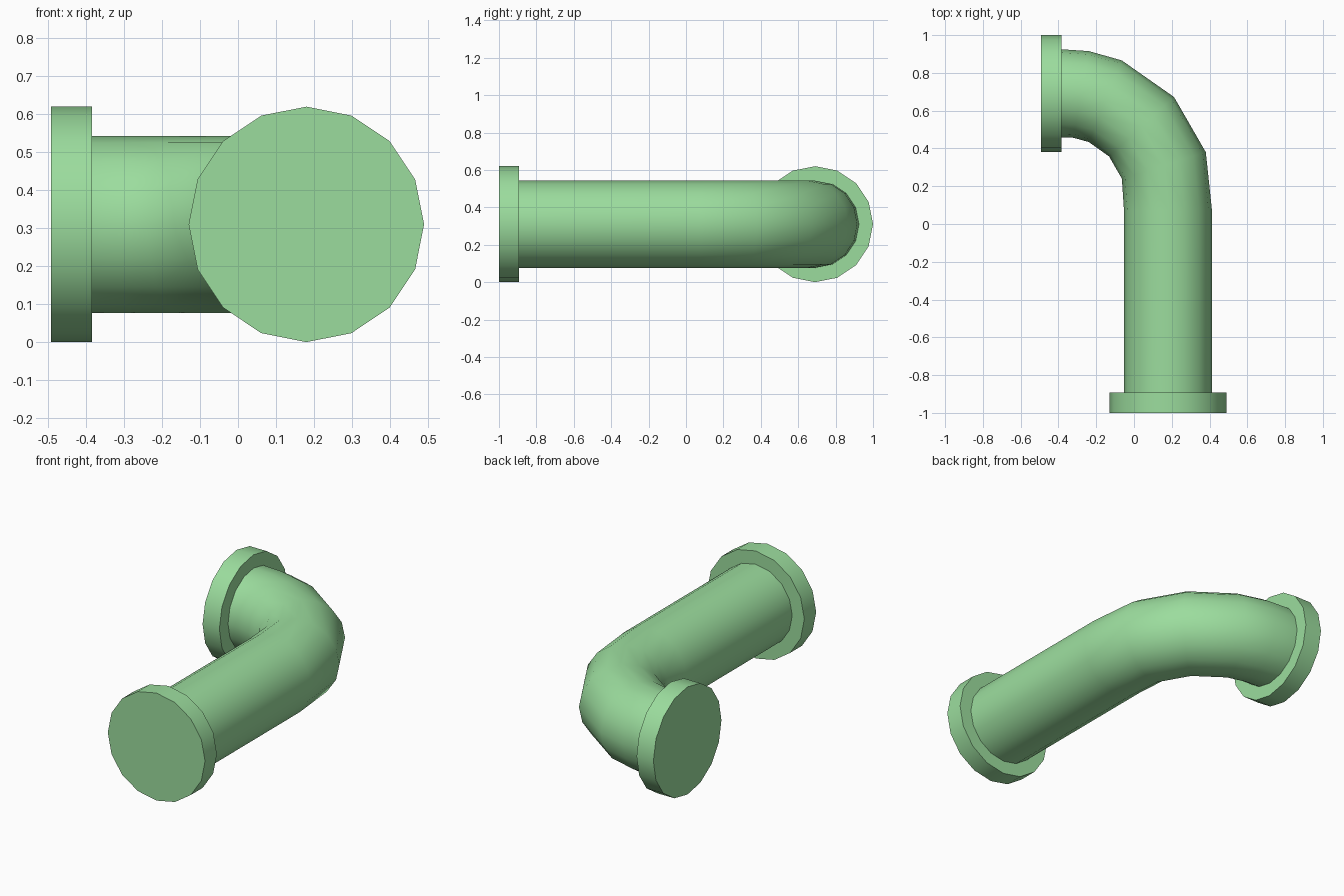
import bpy, bmesh
from math import cos, sin, pi, radians

if "Cube" in bpy.data.objects:
    bpy.data.objects.remove(bpy.data.objects["Cube"])

SIDES = 16
AXIS_Z = 0.31

green = bpy.data.materials.new("green_paint")
green.diffuse_color = (0.33, 0.72, 0.34, 1)
green.use_nodes = True
green.node_tree.nodes["Principled BSDF"].inputs["Base Color"].default_value = green.diffuse_color


def tube(name, stations):
    """Capped tube through stations (x, y, heading in degrees, radius) in the horizontal plane."""
    bm = bmesh.new()
    rings = []
    for x, y, heading, r in stations:
        a = radians(heading)
        ring = []
        for i in range(SIDES):
            t = 2 * pi * i / SIDES
            ring.append(bm.verts.new((x + r * cos(t) * cos(a),
                                      y + r * cos(t) * sin(a),
                                      AXIS_Z + r * sin(t))))
        rings.append(ring)
    for a, b in zip(rings, rings[1:]):
        for i in range(SIDES):
            j = (i + 1) % SIDES
            bm.faces.new((a[i], a[j], b[j], b[i]))
    bm.faces.new(rings[0])
    bm.faces.new(rings[-1])
    bmesh.ops.recalc_face_normals(bm, faces=bm.faces)
    mesh = bpy.data.meshes.new(name)
    bm.to_mesh(mesh)
    bm.free()
    mesh.materials.append(green)
    obj = bpy.data.objects.new(name, mesh)
    bpy.context.collection.objects.link(obj)
    bpy.ops.object.select_all(action='DESELECT')
    obj.select_set(True)
    bpy.context.view_layer.objects.active = obj
    bpy.ops.object.shade_smooth_by_angle(angle=radians(35))
    return obj


# pipe: long straight run, then a bend that tightens towards the side opening
R = 0.233
tube("pipe", [
    (0.18, -0.92, 0, R),
    (0.18, 0.07, 0, R),
    (0.158, 0.31, 17.5, R),
    (0.04, 0.515, 42.5, R),
    (-0.152, 0.65, 68, R),
    (-0.28, 0.686, 80, R),
    (-0.385, 0.692, 90, R),
    (-0.42, 0.692, 90, R),
])

# end flanges
F = 0.31
tube("front_flange", [(0.18, -1.0, 0, F), (0.18, -0.892, 0, F)])
tube("side_flange", [(-0.385, 0.69, 90, F), (-0.492, 0.69, 90, F)])
